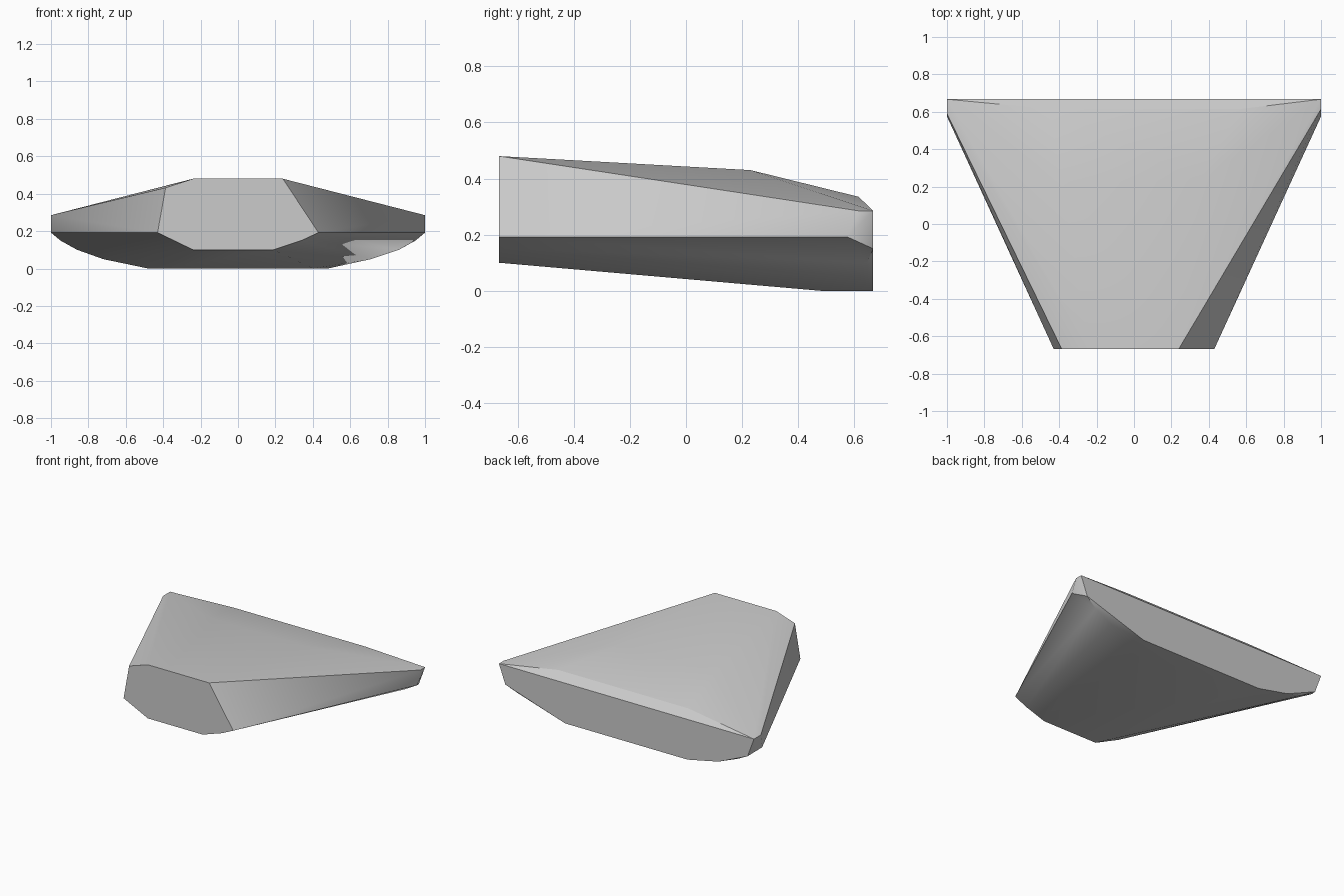
import bpy
import bmesh
from math import radians

cube = bpy.data.objects.get("Cube")
if cube:
    bpy.data.objects.remove(cube, do_unlink=True)

# Stone colour
stone = bpy.data.materials.new("stone_grey")
stone.use_nodes = True
grey = (0.6, 0.6, 0.6, 1)
stone.diffuse_color = grey
stone.node_tree.nodes["Principled BSDF"].inputs["Base Color"].default_value = grey

FRONT, BACK = -0.667, 0.667
bm = bmesh.new()


def add(x, y, z):
    bm.verts.new((x, y, z))


def add_pair(x, y, z):
    add(x, y, z)
    add(-x, y, z)


# Narrow front end
for x, z in [(-0.24, 0.48), (0.24, 0.48), (0.43, 0.192), (0.34, 0.15),
             (0.19, 0.1), (-0.24, 0.1), (-0.43, 0.192), (-0.387, 0.432)]:
    add(x, FRONT, z)

# Wide back end and its outer tips
add_pair(1, BACK, 0.285)
add_pair(0.95, BACK, 0.15)
add_pair(0.48, BACK, 0)
add_pair(1, 0.575, 0.192)
add(1, 0.615, 0.285)
add(-1, 0.59, 0.285)

# Rounded lower corners, the left one chipped
add(-0.72, BACK, 0.05)
add(0.71, 0.62, 0.05)
add_pair(0.86, 0.645, 0.1)

# Belly and sloping top
add_pair(0.4, 0.48, 0)
add(-0.39, 0.23, 0.43)
add(0.35, 0.23, 0.43)
add(-0.45, 0.615, 0.335)
add(0.57, 0.615, 0.335)

# Wrap the corners into one closed stone
hull = bmesh.ops.convex_hull(bm, input=bm.verts)
loose = [v for v in bm.verts if not v.link_faces]
bmesh.ops.delete(bm, geom=loose, context='VERTS')
bmesh.ops.dissolve_limit(bm, angle_limit=radians(1), verts=bm.verts, edges=bm.edges)
bmesh.ops.recalc_face_normals(bm, faces=bm.faces)

mesh = bpy.data.meshes.new("wedge_stone")
bm.to_mesh(mesh)
bm.free()
mesh.materials.append(stone)
rock = bpy.data.objects.new("wedge_stone", mesh)
bpy.context.collection.objects.link(rock)

bpy.ops.object.select_all(action='DESELECT')
rock.select_set(True)
bpy.context.view_layer.objects.active = rock
bpy.ops.object.shade_smooth_by_angle(angle=radians(30))
